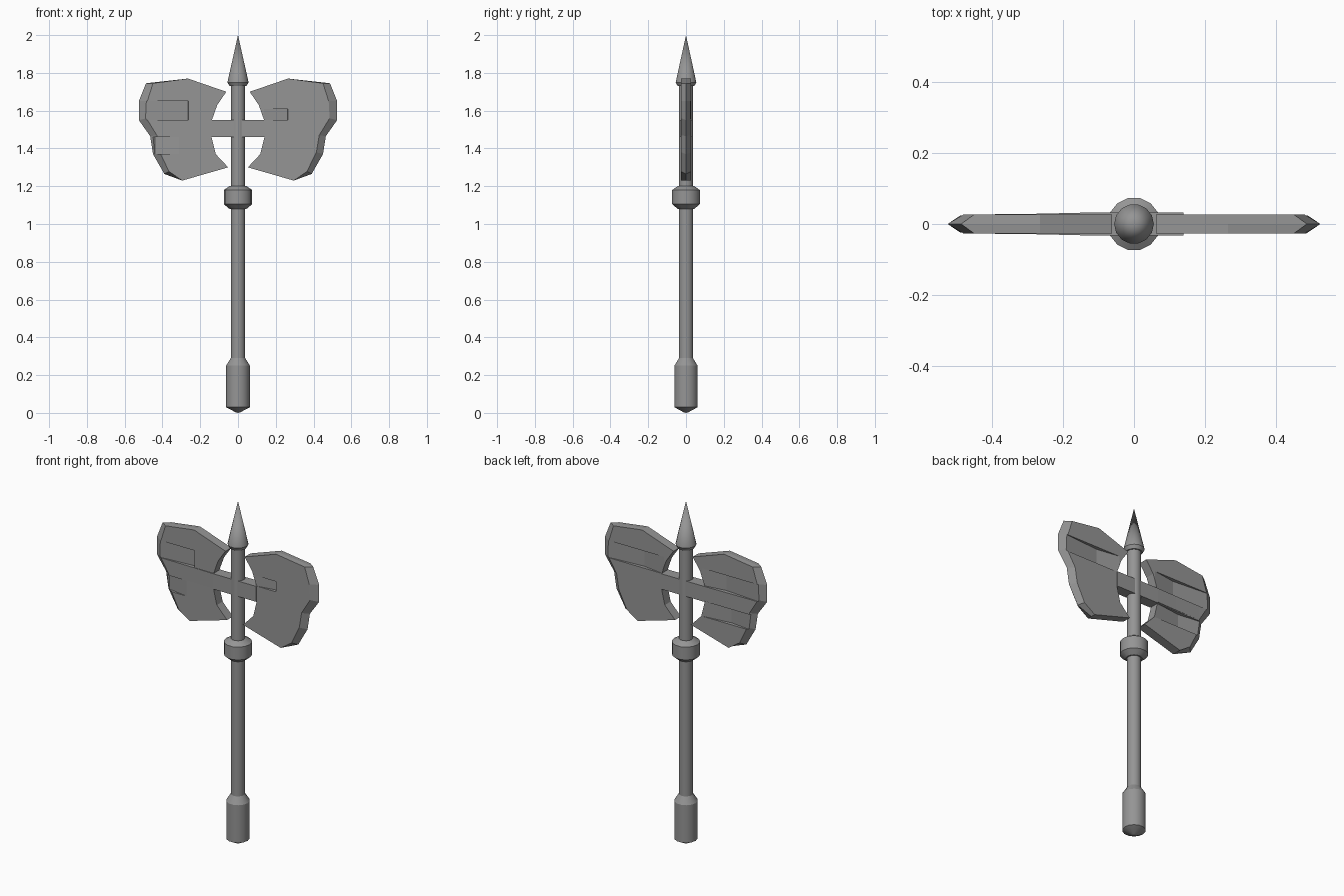
import bpy, bmesh, math

cube = bpy.data.objects.get("Cube")
if cube:
    bpy.data.objects.remove(cube, do_unlink=True)

steel = bpy.data.materials.new("grey_steel")
steel.use_nodes = True
GREY = (0.3, 0.3, 0.3, 1)
steel.diffuse_color = GREY
steel.node_tree.nodes["Principled BSDF"].inputs["Base Color"].default_value = GREY

SIDES = 14
HALF = 0.027       # half thickness of a blade
DEPTH = 0.021      # deepest point of the grooves


def finish(name, bm):
    bmesh.ops.remove_doubles(bm, verts=bm.verts, dist=0.0001)
    bmesh.ops.recalc_face_normals(bm, faces=bm.faces)
    mesh = bpy.data.meshes.new(name)
    bm.to_mesh(mesh)
    bm.free()
    mesh.materials.append(steel)
    obj = bpy.data.objects.new(name, mesh)
    bpy.context.collection.objects.link(obj)
    return obj


def select(obj):
    bpy.ops.object.select_all(action='DESELECT')
    obj.select_set(True)
    bpy.context.view_layer.objects.active = obj


def lathe(name, profile):
    """Spin (radius, height) points around the z axis."""
    bm = bmesh.new()
    verts = [bm.verts.new((r, 0, z)) for r, z in profile]
    edges = [bm.edges.new(pair) for pair in zip(verts, verts[1:])]
    bmesh.ops.spin(bm, geom=verts + edges, cent=(0, 0, 0), axis=(0, 0, 1),
                   angle=math.tau, steps=SIDES, use_merge=True)
    obj = finish(name, bm)
    select(obj)
    bpy.ops.object.shade_smooth_by_angle(angle=math.radians(30))
    return obj


def prism(bm, plan, low, high):
    """Extrude an (x, y) outline between two heights."""
    bottom = [bm.verts.new((x, y, low)) for x, y in plan]
    face = bm.faces.new(bottom)
    top = bmesh.ops.extrude_face_region(bm, geom=[face])["geom"]
    moved = [v for v in top if isinstance(v, bmesh.types.BMVert)]
    bmesh.ops.translate(bm, verts=moved, vec=(0, 0, high - low))


# Handle, collar and spike
lathe("handle", [(0, 0.28), (0.038, 0.28), (0.038, 1.74), (0, 1.74)])
lathe("pommel", [(0, 0), (0.012, 0.003), (0.063, 0.03), (0.063, 0.25),
                 (0.038, 0.29), (0, 0.29)])
lathe("collar", [(0, 1.08), (0.045, 1.08), (0.075, 1.105), (0.075, 1.18),
                 (0.045, 1.2), (0, 1.2)])
lathe("spike", [(0, 1.73), (0.045, 1.73), (0.056, 1.75), (0, 2)])

# Crossbar between the blades
bm = bmesh.new()
prism(bm, [(-0.14, -0.032), (0.14, -0.032), (0.14, 0.032), (-0.14, 0.032)],
      1.46, 1.55)
finish("crossbar", bm)

# Blade outline: blunt inner edge, then the sharpened edge with its bevel line
BLUNT = [(0.265, 1.77), (0.062, 1.7), (0.11, 1.63), (0.14, 1.545),
         (0.14, 1.46), (0.118, 1.37), (0.052, 1.3), (0.295, 1.23)]
SHARP = [(0.39, 1.265), (0.45, 1.37), (0.465, 1.465), (0.525, 1.55),
         (0.525, 1.65), (0.487, 1.745)]
BEVEL = [(0.365, 1.278), (0.415, 1.38), (0.43, 1.47), (0.485, 1.56),
         (0.48, 1.65), (0.45, 1.745)]


def blade(name, side, grooves):
    bm = bmesh.new()
    rings = [[bm.verts.new((side * x, y, z)) for x, z in points]
             for points, y in ((BLUNT + BEVEL, -HALF), (BLUNT + SHARP, 0),
                               (BLUNT + BEVEL, HALF))]
    bm.faces.new(rings[0])
    bm.faces.new(rings[2])
    for a, b in zip(rings, rings[1:]):
        for i in range(len(a)):
            bm.faces.new((a[i - 1], a[i], b[i], b[i - 1]))
    obj = finish(name, bm)

    # Tapered grooves: (face direction, start, deepest, end, low, high)
    cut = bmesh.new()
    for face, start, deep, end, low, high in grooves:
        outside, surface = face * 0.06, face * (HALF + 0.0005)
        plan = [(start, outside), (start, surface),
                (deep, face * (HALF - DEPTH)), (end, surface), (end, outside)]
        prism(cut, [(side * x, y) for x, y in plan], low, high)
    cutter = finish(name + "_cutter", cut)
    cutter.hide_render = True
    mod = obj.modifiers.new("grooves", 'BOOLEAN')
    mod.operation, mod.solver, mod.object = 'DIFFERENCE', 'EXACT', cutter
    select(obj)
    bpy.ops.object.modifier_apply(modifier=mod.name)
    bpy.data.objects.remove(cutter, do_unlink=True)
    return obj


FRONT, BACK = -1, 1
blade("left_blade", 1, [(BACK, 0.12, 0.265, 0.53, 1.55, 1.65),
                        (FRONT, 0.135, 0.262, 0.264, 1.55, 1.61)])
blade("right_blade", -1, [(BACK, 0.12, 0.265, 0.53, 1.55, 1.65),
                          (BACK, 0.12, 0.3, 0.48, 1.37, 1.46),
                          (FRONT, 0.263, 0.265, 0.53, 1.55, 1.65),
                          (FRONT, 0.31, 0.44, 0.48, 1.37, 1.46)])

# Raised rib carrying the crossbar out over the right blade
bm = bmesh.new()
prism(bm, [(-0.14, -0.032), (-0.14, 0.032), (-0.265, 0.029), (-0.43, 0.027),
           (-0.43, -0.027), (-0.265, -0.029)], 1.465, 1.55)
finish("right_rib", bm)
